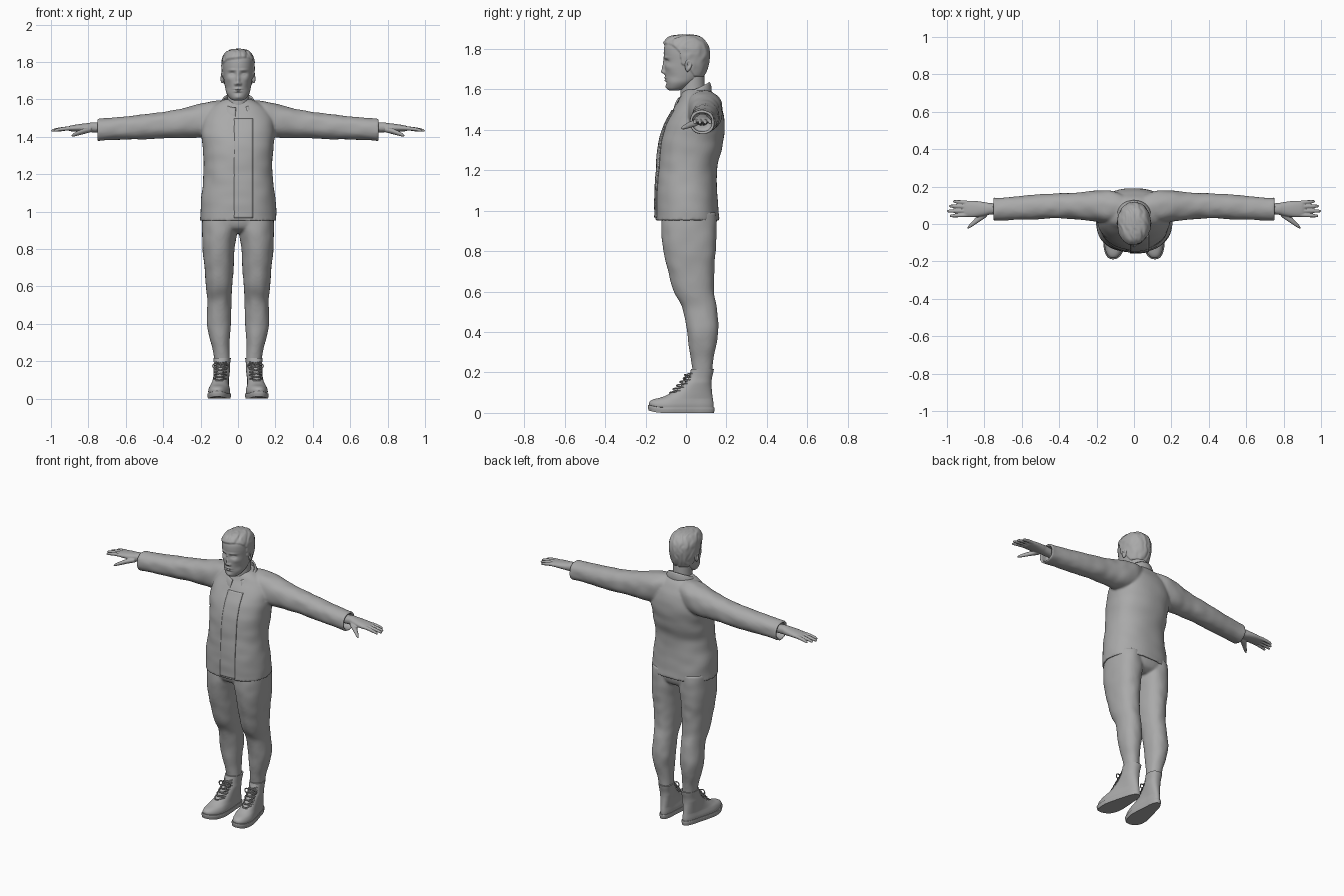
import bpy, bmesh, math
from mathutils import Vector, Matrix, noise

if "Cube" in bpy.data.objects:
    bpy.data.objects.remove(bpy.data.objects["Cube"])

grey = bpy.data.materials.new("plain grey")
grey.use_nodes = True
grey.diffuse_color = (0.4, 0.4, 0.4, 1)
grey.node_tree.nodes["Principled BSDF"].inputs["Base Color"].default_value = (0.4, 0.4, 0.4, 1)


def sat(v):
    return max(0.0, min(1.0, v))


def spline(rows, k):
    """Smoothly interpolate rows with k steps per span."""
    p = [rows[0]] + list(rows) + [rows[-1]]
    out = []
    for i in range(1, len(p) - 2):
        for j in range(k):
            t = j / k
            out.append([b + 0.5 * t * (c - a + t * (2*a - 5*b + 4*c - d + t * (3*(b - c) + d - a)))
                        for a, b, c, d in zip(*p[i - 1:i + 3])])
    return out + [list(rows[-1])]


def loft(bm, axis, rows, k=5, n=40, power=2.2, fold=0.0, raw=()):
    """Closed skin over oval sections; a row is (position, u low, u high, v low, v high)."""
    rings = []
    for t, ul, uh, vl, vh in spline(rows, k) + list(raw):
        ring = []
        for i in range(n):
            a = 2 * math.pi * i / n
            c, s = math.cos(a), math.sin(a)
            c, s = (math.copysign(abs(w) ** (2 / power), w) for w in (c, s))
            f = 1 + fold * noise.noise(Vector((t * 16, c * 1.6, s * 1.6)))
            u, v = (ul + uh) / 2 + c * f * (uh - ul) / 2, (vl + vh) / 2 + s * f * (vh - vl) / 2
            ring.append(bm.verts.new((t, u, v) if axis == "x" else (u, v, t)))
        rings.append(ring)
    for a, b in zip(rings, rings[1:]):
        for i in range(n):
            bm.faces.new((a[i], a[(i + 1) % n], b[(i + 1) % n], b[i]))
    bm.faces.new(rings[0])
    bm.faces.new(rings[-1])


def mirror(bm):
    new = bmesh.ops.duplicate(bm, geom=bm.verts[:] + bm.edges[:] + bm.faces[:])["geom"]
    bmesh.ops.scale(bm, vec=(-1, 1, 1), verts=[g for g in new if isinstance(g, bmesh.types.BMVert)])


def finish(bm, name, voxel=0, relax=4, angle=50):
    bmesh.ops.recalc_face_normals(bm, faces=bm.faces[:])
    me = bpy.data.meshes.new(name)
    bm.to_mesh(me)
    bm.free()
    ob = bpy.data.objects.new(name, me)
    bpy.context.collection.objects.link(ob)
    me.materials.append(grey)
    bpy.ops.object.select_all(action="DESELECT")
    ob.select_set(True)
    bpy.context.view_layer.objects.active = ob
    bpy.ops.object.shade_smooth_by_angle(angle=math.radians(angle))
    if voxel:
        m = ob.modifiers.new("Fuse", "REMESH")
        m.mode, m.voxel_size, m.use_smooth_shade = "VOXEL", voxel, True
        m = ob.modifiers.new("Relax", "SMOOTH")
        m.factor, m.iterations = 0.5, relax
    return ob


def sym(z, w, front, back):
    return (z, -w, w, front, back)


# Jacket: sleeves and body fused together, with open cuffs and hem
bm = bmesh.new()
loft(bm, "x", [(.04, .02, .15, 1.45, 1.59), (.12, .005, .178, 1.41, 1.595), (.2, .012, .18, 1.395, 1.577),
               (.28, .022, .17, 1.395, 1.556), (.4, .03, .165, 1.392, 1.533), (.55, .025, .155, 1.386, 1.515),
               (.7, .02, .142, 1.381, 1.5), (.755, .018, .142, 1.377, 1.497)], 8, fold=.05,
     raw=[(.755, .031, .129, 1.39, 1.484), (.7, .033, .127, 1.392, 1.482)])
mirror(bm)
loft(bm, "z", [sym(1.6, .075, -.005, .115), sym(1.58, .11, -.022, .138), sym(1.55, .15, -.035, .157),
               sym(1.5, .185, -.065, .18), sym(1.42, .197, -.107, .19), sym(1.32, .188, -.132, .18),
               sym(1.2, .184, -.143, .153), sym(1.05, .2, -.152, .158), sym(.952, .203, -.153, .166)],
     8, 64, 2.3, .025, [sym(.952, .19, -.139, .152), sym(1, .188, -.137, .15)])
jacket = finish(bm, "jacket", .007, 5)

# Front placket lying on the jacket
bm = bmesh.new()
bmesh.ops.create_grid(bm, x_segments=8, y_segments=60, size=1)
for v in bm.verts:
    v.co = (.03 + .05 * v.co.x, -.4, 1.232 + .265 * v.co.y)
placket = finish(bm, "front_placket")
m = placket.modifiers.new("Drape", "SHRINKWRAP")
m.target, m.wrap_method, m.offset = jacket, "PROJECT", .003
m.use_project_y, m.use_positive_direction = True, True
m = placket.modifiers.new("Thickness", "SOLIDIFY")
m.thickness, m.offset = .006, 0

# Standing collar, open at the front
bm = bmesh.new()
grid = []
for i in range(49):
    a = math.radians(-58 + 320 * i / 48)
    back = (1 + math.sin(a)) / 2
    col = []
    for j in range(7):
        h = j / 6
        r = .102 - .022 * h + .004 * math.sin(h * math.pi)
        col.append(bm.verts.new((r * math.cos(a), .032 + .006 * h + (r - .012 + .008 * h) * math.sin(a),
                                 1.495 + .085 * back + h * (.058 - .004 * back))))
    grid.append(col)
for a, b in zip(grid, grid[1:]):
    for j in range(6):
        bm.faces.new((a[j], a[j + 1], b[j + 1], b[j]))
collar = finish(bm, "collar")
m = collar.modifiers.new("Thickness", "SOLIDIFY")
m.thickness, m.offset = .009, 0

# Trousers
bm = bmesh.new()
loft(bm, "z", [(.99, .0, .19, -.12, .15), (.88, .006, .193, -.122, .152), (.8, .018, .19, -.11, .146),
               (.7, .024, .18, -.09, .14), (.6, .03, .172, -.062, .14), (.52, .036, .163, -.018, .152),
               (.42, .036, .168, .003, .16), (.34, .043, .157, .012, .151), (.27, .045, .137, .024, .136),
               (.2, .043, .125, .033, .128)], 7, 40, 2.2, .035)
mirror(bm)
loft(bm, "z", [sym(1.02, .185, -.115, .15), sym(.96, .192, -.122, .154), sym(.91, .17, -.105, .14),
               sym(.885, .1, -.05, .1)], 5, 48)
finish(bm, "trousers", .007, 5)

# Boots with separate sole layer and hollow top
bm = bmesh.new()
loft(bm, "z", [sym(.015, .058, -.178, .135), sym(.04, .061, -.182, .136), sym(.062, .057, -.16, .134),
               sym(.082, .052, -.108, .131), sym(.11, .047, -.055, .128), sym(.14, .044, -.017, .126),
               sym(.17, .042, .008, .128), sym(.2, .044, .02, .135), sym(.217, .046, .025, .138)],
     5, 48, 2.3, raw=[sym(.217, .038, .034, .13), sym(.17, .035, .036, .122)])
loft(bm, "z", [sym(0, .062, -.184, .138), sym(.02, .066, -.189, .142), sym(.027, .064, -.187, .14)], 2, 48, 2.4)
for v in bm.verts:
    x, y, z = v.co
    x *= 1 - .3 * sat((y + .08) / .13) * sat((.15 - z) / .08)
    v.co = (x + .093 - .1 * y, y, z + .014 * sat((-y - .11) / .08) ** 2)
mirror(bm)
finish(bm, "boots")

# Boot laces: crossed strands and a bow
def lace(points, side):
    cu = bpy.data.curves.new("boot_lace", "CURVE")
    cu.dimensions, cu.bevel_depth, cu.bevel_resolution, cu.resolution_u = "3D", .0035, 1, 4
    sp = cu.splines.new("NURBS")
    sp.points.add(len(points) - 1)
    sp.use_endpoint_u, sp.order_u = True, 3
    for p, (x, y, z) in zip(sp.points, points):
        p.co = (side * (x + .093 - .1 * y), y, z, 1)
    ob = bpy.data.objects.new("boot_lace", cu)
    bpy.context.collection.objects.link(ob)
    cu.materials.append(grey)
    bpy.ops.object.select_all(action="DESELECT")
    ob.select_set(True)
    bpy.context.view_layer.objects.active = ob
    bpy.ops.object.convert(target="MESH")

for side in (1, -1):
    for i in range(6):
        y, z = -.078 + .017 * i, .092 + .018 * i
        for d in (1, -1):
            lace([(-.032 * d, y + .035, z), (-.02 * d, y - .004, z + .002), (.02 * d, y - .002, z + .012),
                  (.032 * d, y + .035, z + .014)], side)
    for d in (1, -1):
        lace([(0, .008, .182), (.02 * d, -.012, .195), (.045 * d, 0, .18), (.035 * d, -.008, .16),
              (.01 * d, -.006, .17), (0, .008, .182)], side)
        lace([(0, .008, .18), (.015 * d, -.016, .17), (.025 * d, -.024, .135)], side)

# Hands: palm, four fingers and thumb fused together
bm = bmesh.new()
loft(bm, "x", [(.69, .052, .108, 1.42, 1.47), (.77, .05, .112, 1.424, 1.478), (.8, .044, .117, 1.425, 1.474),
               (.85, .037, .123, 1.428, 1.468), (.895, .038, .123, 1.43, 1.46), (.912, .045, .117, 1.436, 1.453)], 5)
for y0, y1, tip in ((.113, .121, .968), (.092, .096, .99), (.07, .069, 1.0), (.049, .043, .986)):
    rows = []
    for f, r in ((0, .011), (.35, .0105), (.7, .0095), (.92, .0075), (1, .003)):
        y, z = y0 + (y1 - y0) * f, 1.446 - .014 * f * f
        rows.append((.88 + (tip - .88) * f, y - r, y + r, z - r, z + r))
    loft(bm, "x", rows, 5, 16, 2)
loft(bm, "x", [(.785, .04, .07, 1.425, 1.452), (.82, .016, .06, 1.416, 1.446), (.85, -.004, .03, 1.408, 1.435),
               (.875, -.02, .004, 1.402, 1.422), (.889, -.026, -.014, 1.402, 1.412)], 6, 20, 2)
mirror(bm)
finish(bm, "hands", .0035, 2)

# Neck
bm = bmesh.new()
loft(bm, "z", [sym(1.45, .066, -.025, .1), sym(1.55, .06, -.026, .098), sym(1.6, .057, -.026, .094),
               sym(1.67, .056, -.018, .09)], 6, 40, 2)
finish(bm, "neck")

# Head: smooth skull, then sculpted face and raised hair
bm = bmesh.new()
loft(bm, "z", [sym(1.594, .02, -.08, -.04), sym(1.603, .04, -.092, -.005), sym(1.63, .06, -.098, .04),
               sym(1.66, .068, -.102, .078), sym(1.7, .075, -.105, .098), sym(1.74, .08, -.106, .108),
               sym(1.78, .083, -.11, .111), sym(1.815, .08, -.106, .104), sym(1.845, .064, -.086, .082),
               sym(1.858, .044, -.06, .057), sym(1.864, .012, -.02, .018)], 9, 144, 2.15)
# feature: x, z, width, height, push along y
face = [(0, 1.735, .009, .02, -.007), (0, 1.703, .01, .018, -.013), (0, 1.686, .012, .009, -.015),
        (.013, 1.682, .007, .007, -.008), (.032, 1.737, .016, .01, .013), (.032, 1.735, .01, .005, -.007),
        (.03, 1.757, .022, .006, -.005), (0, 1.656, .019, .005, -.007), (0, 1.643, .016, .005, -.007),
        (0, 1.65, .021, .002, .005), (0, 1.634, .02, .006, .003), (0, 1.612, .018, .011, -.006),
        (.05, 1.71, .018, .015, -.005), (.055, 1.665, .018, .018, .004)]
hairline = [(-.2, 1.818), (-.085, 1.812), (-.05, 1.795), (-.03, 1.78), (-.02, 1.72), (.01, 1.71),
            (.04, 1.665), (.2, 1.645)]
centre = Vector((0, .01, 1.74))
for v in bm.verts:
    x, y, z = v.co
    push = sum(d * math.exp(-((abs(x) - fx) / w) ** 2 - ((z - fz) / h) ** 2) for fx, fz, w, h, d in face)
    for (y0, z0), (y1, z1) in zip(hairline, hairline[1:]):
        if y0 <= y < y1:
            line = z0 + (z1 - z0) * (y - y0) / (y1 - y0)
    line += .12 * (x + .02) * sat((-y - .03) / .04)
    hair = sat((z - line) / .007)
    strands = .0015 * math.sin(170 * x + 60 * y + 4 * noise.noise(v.co * 25))
    parting = -.004 * math.exp(-((x - .045) / .007) ** 2) * sat((z - 1.8) / .03) * sat(-y / .05)
    quiff = .005 * sat((-y - .03) / .06) * math.exp(-((x + .01) / .045) ** 2)
    v.co.y += push * sat((-y - .02) / .03)
    v.co += (v.co - centre).normalized() * hair * (.007 + strands + parting + quiff)
finish(bm, "head", angle=80)

# Ears with a hollow centre
bm = bmesh.new()
bmesh.ops.create_uvsphere(bm, u_segments=32, v_segments=24, radius=1)
for v in bm.verts:
    x, y, z = v.co
    if x > 0:
        x -= .9 * math.exp(-((y + .15) ** 2 + (z - .1) ** 2) / .2)
    v.co = (x * .011, y * .018 * (1 + .25 * z), z * .032)
bmesh.ops.transform(bm, matrix=Matrix.Translation((.083, .012, 1.718)) @ Matrix.Rotation(.3, 4, "Z")
                    @ Matrix.Rotation(-.2, 4, "X"), verts=bm.verts[:])
mirror(bm)
finish(bm, "ears", angle=80)
